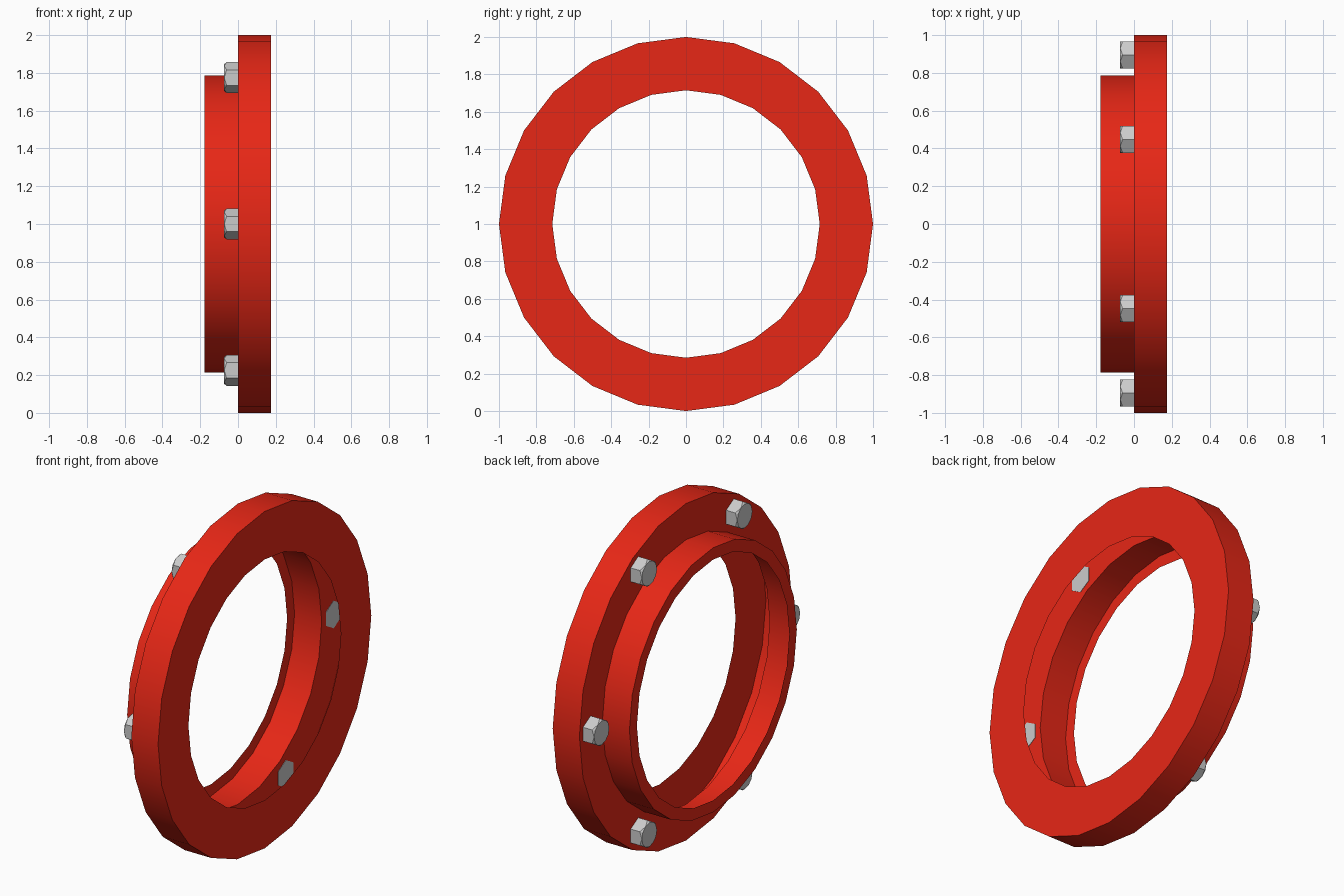
import bpy, bmesh, math

if "Cube" in bpy.data.objects:
    bpy.data.objects.remove(bpy.data.objects["Cube"])

SIDES = 24
CENTRE_Z = 1.0


def finish(name, bm, colour=None):
    bmesh.ops.recalc_face_normals(bm, faces=bm.faces)
    mesh = bpy.data.meshes.new(name)
    bm.to_mesh(mesh)
    bm.free()
    obj = bpy.data.objects.new(name, mesh)
    bpy.context.collection.objects.link(obj)
    if colour:
        mat = bpy.data.materials.new(name + "_paint")
        mat.diffuse_color = colour
        mat.use_nodes = True
        mat.node_tree.nodes["Principled BSDF"].inputs["Base Color"].default_value = mat.diffuse_color
        mesh.materials.append(mat)
    return obj


def ring(bm, x, r, n, start=0.0):
    return [bm.verts.new((x, r * math.sin(start + math.tau * i / n),
                          r * math.cos(start + math.tau * i / n))) for i in range(n)]


# Stepped flange shell: open on the inside, profile given as (x, radius)
profile = [(0.175, 0.715), (0.175, 1.0), (0.0, 1.0),
           (0.0, 0.785), (-0.178, 0.785), (-0.178, 0.715)]
bm = bmesh.new()
rings = [ring(bm, x, r, SIDES) for x, r in profile]
for a, b in zip(rings, rings[1:]):
    for i in range(SIDES):
        j = (i + 1) % SIDES
        bm.faces.new((a[i], b[i], b[j], a[j]))
# Make sure the front face points along +x
flange = finish("flange_ring", bm, (0.8, 0.02, 0.008, 1))
front = max(flange.data.polygons, key=lambda p: p.center.x)
if front.normal.x < 0:
    flange.data.flip_normals()
flange.location.z = CENTRE_Z
bpy.context.view_layer.objects.active = flange
flange.select_set(True)
bpy.ops.object.shade_smooth_by_angle(angle=math.radians(30))


# Hex bolt head with its outer corners chamfered
def bolt_head(name, y, z):
    corner_r = 0.082
    flat_r = corner_r * math.cos(math.pi / 6)
    bm = bmesh.new()
    base = ring(bm, 0.002, corner_r, 6)
    shoulder = ring(bm, -0.06, corner_r, 6)
    tip = ring(bm, -0.073, flat_r, 12)
    bm.faces.new(base)
    bm.faces.new(tip)
    for i in range(6):
        j = (i + 1) % 6
        mid = tip[2 * i + 1]
        bm.faces.new((base[i], base[j], shoulder[j], mid, shoulder[i]))
        bm.faces.new((shoulder[i], mid, tip[2 * i]))
        bm.faces.new((shoulder[j], tip[2 * j], mid))
    finish(name, bm).location = (0, y, z)


# Six bolts around the flange
for k in range(6):
    a = k * math.tau / 6
    bolt_head(f"bolt_{k + 1}", 0.895 * math.cos(a), CENTRE_Z + 0.895 * math.sin(a))
